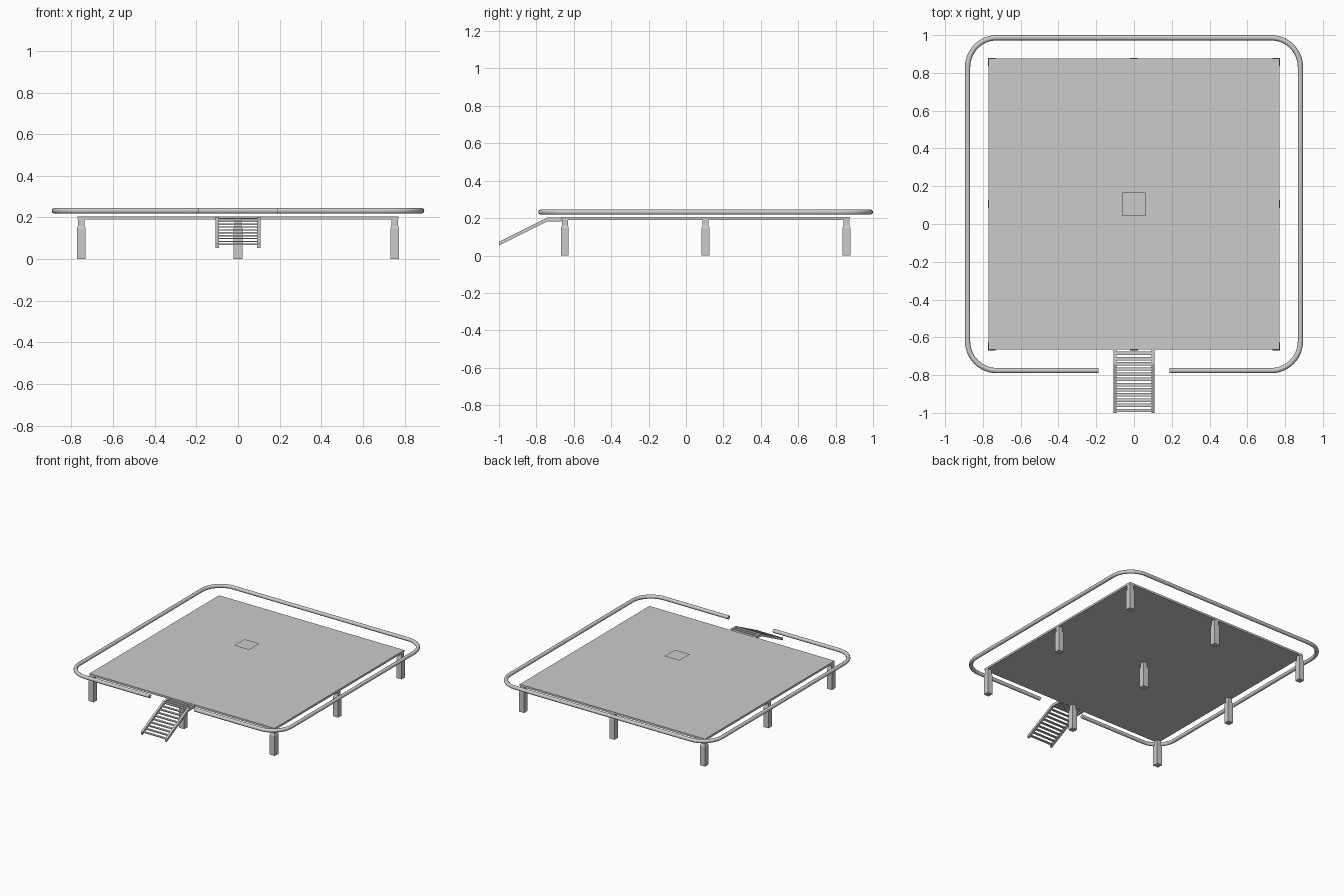
import bpy, bmesh, math
from mathutils import Vector

cube = bpy.data.objects.get("Cube")
if cube:
    bpy.data.objects.remove(cube, do_unlink=True)

grey = bpy.data.materials.new("light grey")
grey.use_nodes = True
COLOUR = (0.6, 0.6, 0.6, 1)
grey.diffuse_color = COLOUR
grey.node_tree.nodes["Principled BSDF"].inputs["Base Color"].default_value = COLOUR

CY = 0.105      # centre of the deck in y
HALF = 0.77     # half the deck's side


def add_object(name, bm):
    bmesh.ops.recalc_face_normals(bm, faces=bm.faces)
    mesh = bpy.data.meshes.new(name)
    bm.to_mesh(mesh)
    bm.free()
    mesh.materials.append(grey)
    obj = bpy.data.objects.new(name, mesh)
    bpy.context.collection.objects.link(obj)
    return obj


def box(name, low, high):
    bm = bmesh.new()
    bmesh.ops.create_cube(bm, size=1)
    low, high = Vector(low), Vector(high)
    for v in bm.verts:
        v.co = (low + high) / 2 + v.co * (high - low)
    return add_object(name, bm)


def leg(name, x, y):
    # square post with a shoulder and a slimmer neck
    bm = bmesh.new()
    rings = []
    for z, h in ((0, 0.021), (0.148, 0.021), (0.16, 0.016), (0.192, 0.016)):
        rings.append([bm.verts.new((x + sx * h, y + sy * h, z))
                      for sx, sy in ((-1, -1), (1, -1), (1, 1), (-1, 1))])
    for a, b in zip(rings, rings[1:]):
        for i in range(4):
            j = (i + 1) % 4
            bm.faces.new((a[i], a[j], b[j], b[i]))
    bm.faces.new(rings[0])
    bm.faces.new(rings[-1])
    return add_object(name, bm)


# Deck and its three by three legs
box("deck", (-HALF, CY - HALF, 0.19), (HALF, CY + HALF, 0.205))
for row, dy in zip(("front", "middle", "back"), (-1, 0, 1)):
    for col, dx in zip(("right", "centre", "left"), (-1, 0, 1)):
        leg(f"{row}_{col}_leg", dx * 0.753, CY + dy * 0.753)

# Thin panel floating over the middle of the deck
bm = bmesh.new()
bmesh.ops.create_grid(bm, x_segments=1, y_segments=1, size=0.062)
bmesh.ops.translate(bm, verts=bm.verts, vec=(0, CY, 0.335))
add_object("floating_panel", bm)

# Round tube around the deck, open at the stairs
R, OUT, GAP = 0.155, 0.881, 0.187
path = [(GAP, CY - OUT)]
for k, (sx, sy) in enumerate(((1, -1), (1, 1), (-1, 1), (-1, -1))):
    for i in range(13):
        a = math.radians(-90 + 90 * k + 7.5 * i)
        path.append((sx * (OUT - R) + R * math.cos(a),
                     CY + sy * (OUT - R) + R * math.sin(a)))
path.append((-GAP, CY - OUT))
curve = bpy.data.curves.new("rail_path", "CURVE")
curve.dimensions = "3D"
curve.bevel_depth = 0.014
curve.bevel_resolution = 3
curve.use_fill_caps = True
spline = curve.splines.new("POLY")
spline.points.add(len(path) - 1)
for p, (x, y) in zip(spline.points, path):
    p.co = (x, y, 0.232, 1)
curve.materials.append(grey)
rail = bpy.data.objects.new("perimeter_rail", curve)
bpy.context.collection.objects.link(rail)
bpy.context.view_layer.objects.active = rail
rail.select_set(True)
bpy.ops.object.convert(target="MESH")
bpy.ops.object.shade_smooth_by_angle(angle=math.radians(40))

# Stair stringers: short level run, then a straight slope
FRONT, BEND, END = CY - HALF, -0.74, -1.0
profile = [(FRONT, 0.203), (BEND, 0.203), (END, 0.073),
           (END, 0.053), (BEND, 0.183), (FRONT, 0.183)]
for side, x in (("right", -0.108), ("left", 0.092)):
    bm = bmesh.new()
    face = bm.faces.new([bm.verts.new((x, y, z)) for y, z in profile])
    ext = bmesh.ops.extrude_face_region(bm, geom=[face])["geom"]
    bmesh.ops.translate(bm, vec=(0.016, 0, 0),
                        verts=[v for v in ext if isinstance(v, bmesh.types.BMVert)])
    add_object(f"{side}_stringer", bm)

# Stair treads
for i in range(12):
    y = FRONT - 0.02 - 0.0275 * i
    z = 0.198 - 0.5 * max(0, BEND - y)
    box(f"tread_{i + 1}", (-0.095, y - 0.009, z - 0.006), (0.095, y + 0.009, z))
